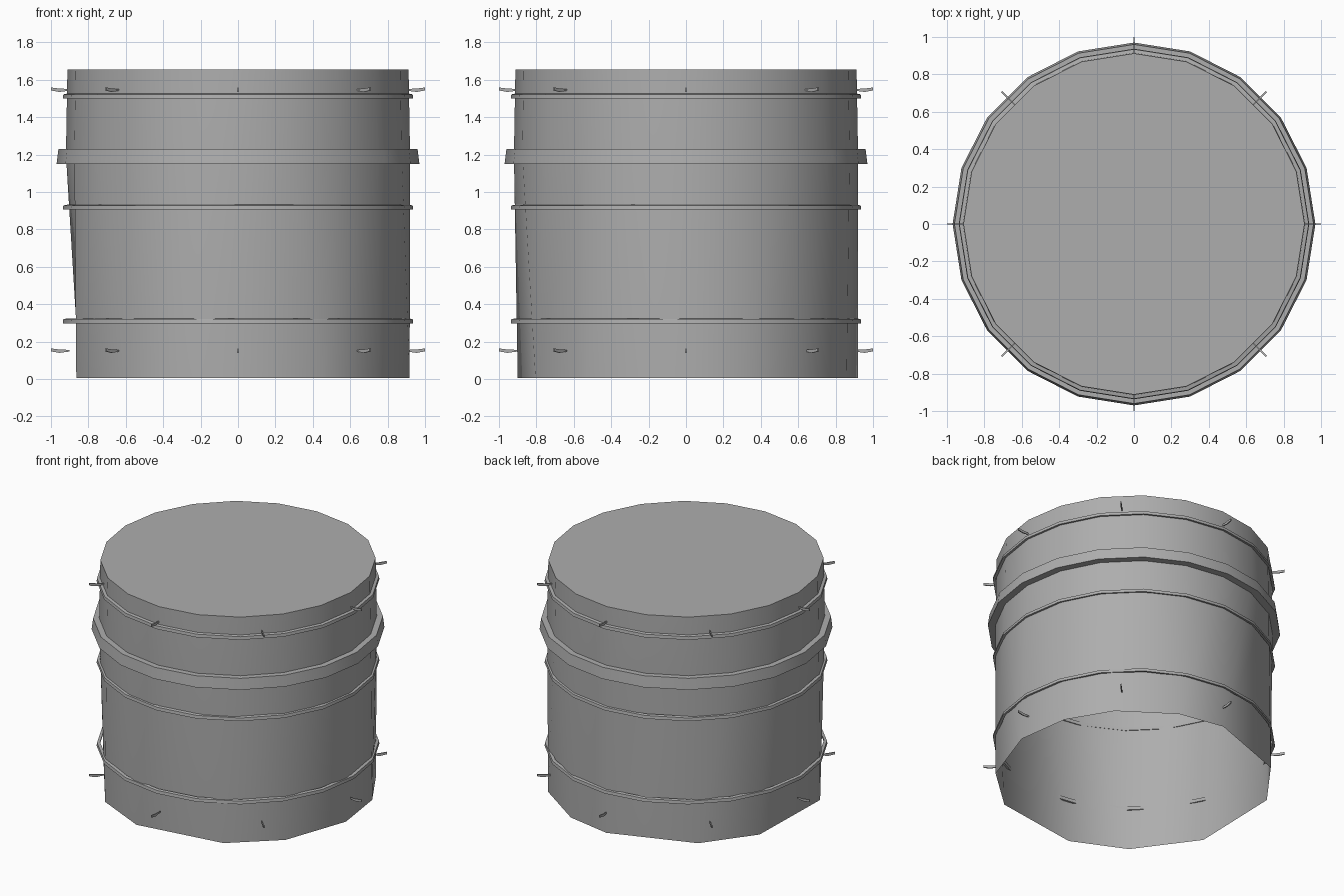
import bpy, bmesh
from math import radians, cos, sin, pi

if "Cube" in bpy.data.objects:
    bpy.data.objects.remove(bpy.data.objects["Cube"])

# dark grey metal
grey = bpy.data.materials.new("dark_grey")
grey.diffuse_color = (0.42, 0.42, 0.42, 1)
grey.use_nodes = True
grey.node_tree.nodes["Principled BSDF"].inputs["Base Color"].default_value = grey.diffuse_color

def finish(bm, name, smooth=40):
    bmesh.ops.recalc_face_normals(bm, faces=bm.faces)
    me = bpy.data.meshes.new(name)
    bm.to_mesh(me)
    bm.free()
    me.materials.append(grey)
    ob = bpy.data.objects.new(name, me)
    bpy.context.collection.objects.link(ob)
    if smooth:
        bpy.ops.object.select_all(action='DESELECT')
        ob.select_set(True)
        bpy.context.view_layer.objects.active = ob
        bpy.ops.object.shade_smooth_by_angle(angle=radians(smooth))
    return ob

def loop(bm, angles, r, z):
    return [bm.verts.new((r * cos(a), r * sin(a), z)) for a in angles]

def lathe_ring(name, profile, n, smooth=40):
    """Closed (radius, z) profile swept around the z axis."""
    bm = bmesh.new()
    angles = [2 * pi * i / n for i in range(n)]
    rows = [loop(bm, angles, r, z) for r, z in profile]
    for j, a in enumerate(rows):
        b = rows[(j + 1) % len(rows)]
        for i in range(n):
            k = (i + 1) % n
            bm.faces.new((a[i], a[k], b[k], b[i]))
    return finish(bm, name, smooth)

# drum shell: coarse uneven open bottom, rounder closed top
bm = bmesh.new()
low_a = [radians(d) for d in (-4, 20, 42, 69, 90, 130, 157, 200, 232, 258, 299, 325)]
n = 20
up_a = [2 * pi * i / n for i in range(n)]
low = loop(bm, low_a, 0.92, 0.005)
mid = loop(bm, up_a, 0.92, 1.2)
top = loop(bm, up_a, 0.912, 1.655)
i = j = 0
m = len(low)
while i < m or j < n:
    next_low = low_a[(i + 1) % m] + 2 * pi * ((i + 1) // m)
    next_up = 2 * pi * (j + 1) / n
    if j >= n or (i < m and next_low < next_up):
        bm.faces.new((low[i % m], low[(i + 1) % m], mid[j % n]))
        i += 1
    else:
        bm.faces.new((low[i % m], mid[(j + 1) % n], mid[j % n]))
        j += 1
for k in range(n):
    q = (k + 1) % n
    bm.faces.new((mid[k], mid[q], top[q], top[k]))
bm.faces.new(top)
finish(bm, "drum_shell")

# wide raised band
lathe_ring("rim_band", [(0.912, 1.15), (0.97, 1.15), (0.96, 1.23), (0.912, 1.23)], n)

# thin hoops
for k, z in enumerate((0.31, 0.918, 1.512)):
    lathe_ring(f"hoop_{k + 1}", [(0.917, z - 0.008), (0.937, z - 0.012),
                                 (0.934, z + 0.01), (0.914, z + 0.014)], n, smooth=30)

# small radial pegs, two rows of eight
for row, z in (("lower", 0.15), ("upper", 1.545)):
    for k in range(8):
        a = k * pi / 4
        bm = bmesh.new()
        rings = []
        for r, t, zl, zh in ((0.9, 0.002, -0.003, 0.006),
                             (0.955, 0.004, -0.010, 0.008),
                             (1.0, 0.004, -0.002, 0.014)):
            rings.append([bm.verts.new((r * cos(a) - s * sin(a), r * sin(a) + s * cos(a), z + h))
                          for s, h in ((-t, zl), (t, zl), (t, zh), (-t, zh))])
        for p, q in zip(rings, rings[1:]):
            for e in range(4):
                f = (e + 1) % 4
                bm.faces.new((p[e], p[f], q[f], q[e]))
        bm.faces.new(rings[0])
        bm.faces.new(rings[-1])
        finish(bm, f"{row}_peg_{k + 1}", 0)
